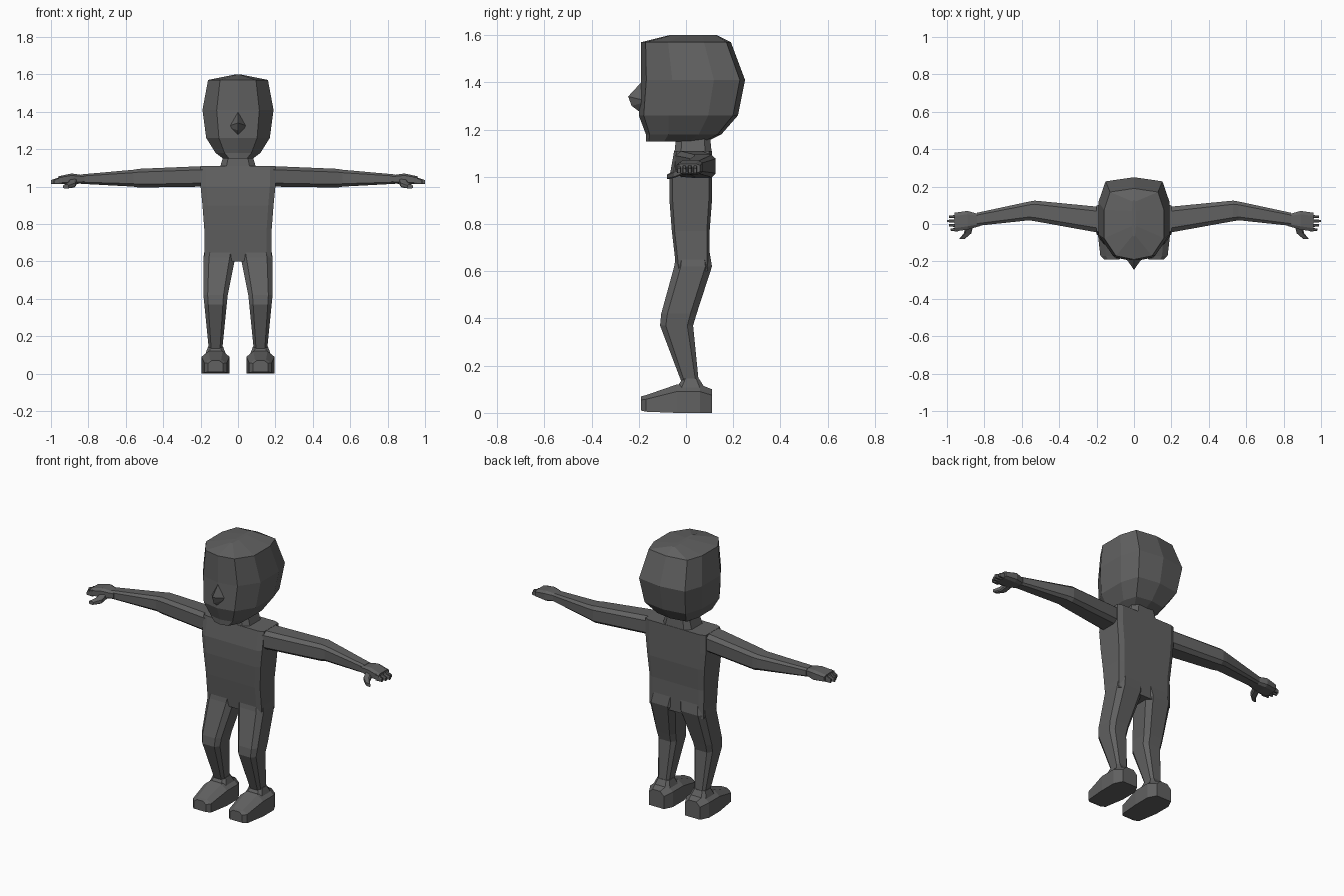
import bpy
import bmesh

default_cube = bpy.data.objects.get("Cube")
if default_cube:
    bpy.data.objects.remove(default_cube, do_unlink=True)

# One dull grey for the whole figure
dull_grey = (0.12, 0.12, 0.12, 1)
grey = bpy.data.materials.new("dull_grey")
grey.use_nodes = True
grey.diffuse_color = dull_grey
shader = grey.node_tree.nodes["Principled BSDF"]
shader.inputs["Base Color"].default_value = dull_grey
shader.inputs["Roughness"].default_value = 0.8


def finish(name, bm, mirror=False):
    """Turn the bmesh into a named object, optionally mirrored across the body."""
    bmesh.ops.recalc_face_normals(bm, faces=bm.faces)
    mesh = bpy.data.meshes.new(name)
    bm.to_mesh(mesh)
    bm.free()
    mesh.materials.append(grey)
    part = bpy.data.objects.new(name, mesh)
    bpy.context.scene.collection.objects.link(part)
    if mirror:
        part.modifiers.new("other_side", "MIRROR")


def symmetric(right_half):
    """Complete an outline from its right half, listed from bottom to top."""
    left_half = [(-u, v) for u, v in reversed(right_half) if u > 0]
    return right_half + left_half


def chamfered(cut):
    """Unit square outline with its corners cut off."""
    inner = 1 - cut
    return symmetric([(inner, -1), (1, -inner), (1, inner), (inner, 1)])


def loft(name, axis, sections, outline, mirror=False):
    """Skin sections (x, y, z, half width, half depth) set across an axis."""
    across = ["xyz".index(letter) for letter in "xyz" if letter != axis]
    bm = bmesh.new()
    rings = []
    for *centre, half_width, half_depth in sections:
        ring = []
        for u, v in outline:
            point = list(centre)
            point[across[0]] += u * half_width
            point[across[1]] += v * half_depth
            ring.append(bm.verts.new(point))
        rings.append(ring)
    for lower, upper in zip(rings, rings[1:]):
        for i, corner in enumerate(lower):
            bm.faces.new((lower[i - 1], corner, upper[i], upper[i - 1]))
    bm.faces.new(rings[0])
    bm.faces.new(rings[-1])
    finish(name, bm, mirror)


limb_outline = chamfered(0.35)
trunk_outline = chamfered(0.15)
head_outline = symmetric([(0, -1), (0.6, -0.9), (1, -0.4), (1, 0.4), (0.8, 0.9), (0, 1)])
foot_outline = symmetric([(1, -1), (1, 0.5), (0.5, 1)])

# Head: blunt face, broad flat back, ridged crown
loft("head", "z", [
    (0, -0.04, 1.15, 0.08, 0.13),
    (0, -0.01, 1.18, 0.12, 0.16),
    (0, 0.01, 1.26, 0.17, 0.21),
    (0, 0.03, 1.41, 0.19, 0.22),
    (0, 0, 1.57, 0.16, 0.19),
    (0, 0.03, 1.6, 0.01, 0.1),
], head_outline)

# Nose: faceted wedge with bridge, base, tip and nostril sides
bm = bmesh.new()
bridge = bm.verts.new((0, -0.18, 1.41))
base = bm.verts.new((0, -0.19, 1.27))
tip_top = bm.verts.new((0, -0.245, 1.34))
tip_bottom = bm.verts.new((0, -0.23, 1.3))
sides = [bm.verts.new((x, -0.16, 1.32)) for x in (-0.06, 0.06)]
bmesh.ops.convex_hull(bm, input=[bridge, base, tip_top, tip_bottom, *sides])
finish("nose", bm)

# Neck and trunk
loft("neck", "z", [
    (0, 0.03, 1.09, 0.1, 0.08),
    (0, 0.03, 1.19, 0.07, 0.07),
], limb_outline)
loft("torso", "z", [
    (0, 0.03, 0.6, 0.18, 0.07),
    (0, 0.02, 0.77, 0.18, 0.08),
    (0, 0.02, 0.9, 0.19, 0.09),
    (0, 0.02, 1, 0.2, 0.09),
    (0, 0.03, 1.11, 0.2, 0.08),
], trunk_outline)

# Arms stretched out sideways with a slight elbow bend
loft("arm", "x", [
    (0.17, 0.02, 1.055, 0.07, 0.055),
    (0.53, 0.07, 1.045, 0.055, 0.05),
    (0.56, 0.07, 1.045, 0.05, 0.045),
    (0.84, 0.025, 1.04, 0.035, 0.025),
], limb_outline, mirror=True)
loft("palm", "x", [
    (0.82, 0.02, 1.04, 0.03, 0.02),
    (0.89, 0.02, 1.04, 0.05, 0.03),
    (0.96, 0.01, 1.035, 0.05, 0.02),
], limb_outline, mirror=True)

# Four fingers side by side, then a hooked thumb
for finger, tip in enumerate((0.98, 0.99, 1, 0.99)):
    y = -0.03 + finger * 0.023
    loft(f"finger_{finger}", "x", [
        (0.94, y, 1.035, 0.01, 0.02),
        (tip, y, 1.025, 0.006, 0.01),
    ], limb_outline, mirror=True)
loft("thumb", "y", [
    (0.88, -0.01, 1.03, 0.02, 0.02),
    (0.89, -0.05, 1.01, 0.02, 0.015),
    (0.92, -0.08, 1, 0.015, 0.01),
], limb_outline, mirror=True)

# Legs with forward knees
loft("leg", "z", [
    (0.12, 0.02, 0.12, 0.035, 0.035),
    (0.12, -0.04, 0.37, 0.06, 0.07),
    (0.12, -0.03, 0.42, 0.065, 0.075),
    (0.1, 0.03, 0.62, 0.085, 0.08),
    (0.09, 0.03, 0.68, 0.085, 0.07),
], limb_outline, mirror=True)

# Flat soled feet with raised ankles
loft("foot", "y", [
    (0.12, 0.11, 0.05, 0.05, 0.05),
    (0.12, 0.06, 0.06, 0.075, 0.06),
    (0.12, -0.04, 0.06, 0.075, 0.06),
    (0.12, -0.17, 0.04, 0.06, 0.035),
    (0.12, -0.19, 0.04, 0.04, 0.03),
], foot_outline, mirror=True)
loft("ankle", "z", [
    (0.12, 0.02, 0.09, 0.06, 0.07),
    (0.12, 0.02, 0.145, 0.04, 0.035),
], limb_outline, mirror=True)
